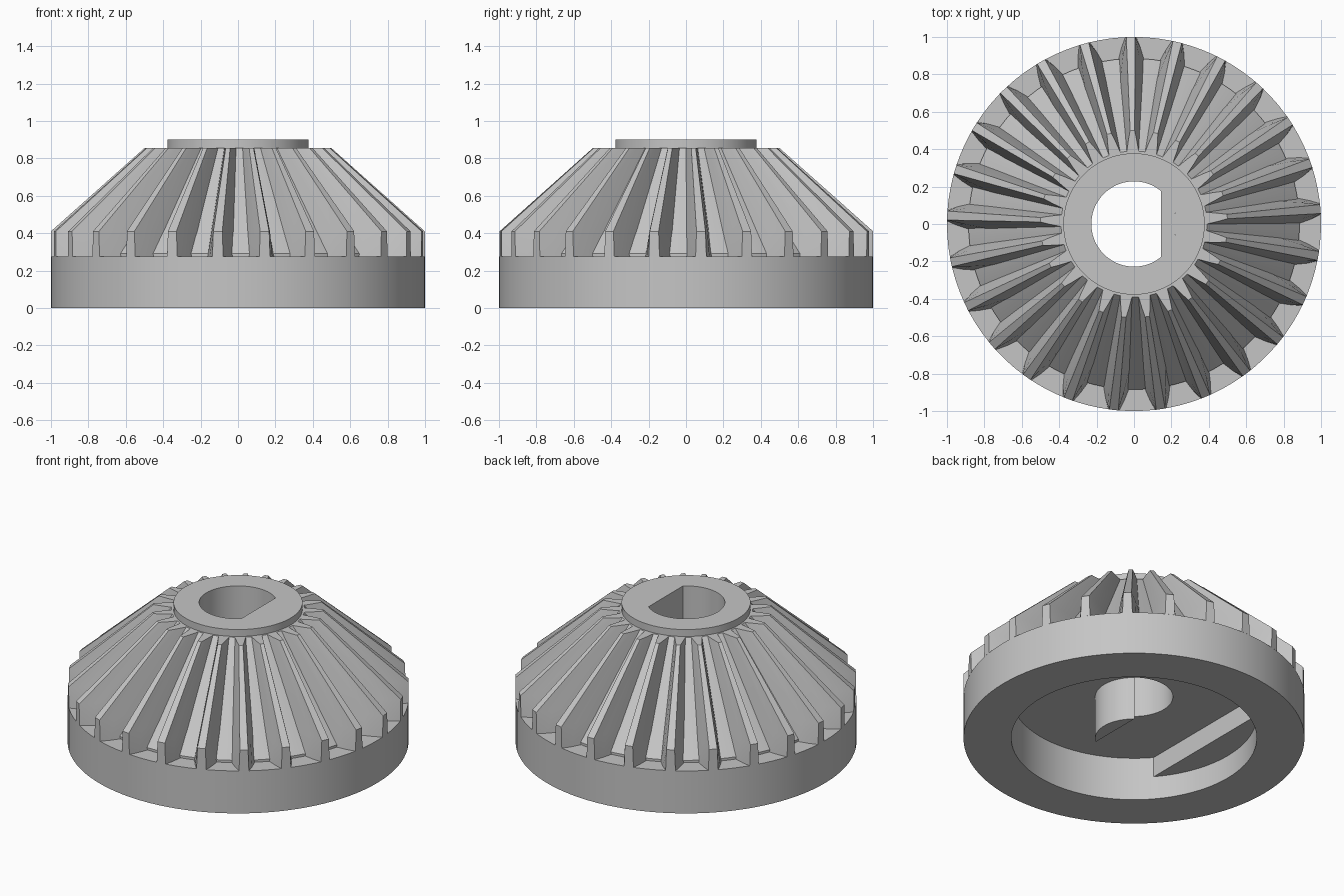
import bpy, bmesh, math
from mathutils import Matrix

if "Cube" in bpy.data.objects:
    bpy.data.objects.remove(bpy.data.objects["Cube"])

grey = bpy.data.materials.new("plain grey")
GREY = (0.56, 0.56, 0.56, 1)
grey.use_nodes = True
grey.diffuse_color = GREY
for node in grey.node_tree.nodes:
    if node.type == "BSDF_PRINCIPLED":
        node.inputs["Base Color"].default_value = GREY

SIDES = 100
TEETH = 25
FIRST_TOOTH = math.radians(91)
BORE, CAVITY = 0.228, 0.72
CEILING, DECK, SHOULDER, TOP = 0.28, 0.275, 0.855, 0.9


def finish(name, bm, angle=30):
    """Turn a bmesh into a named, smooth shaded object."""
    bmesh.ops.recalc_face_normals(bm, faces=bm.faces)
    mesh = bpy.data.meshes.new(name)
    bm.to_mesh(mesh)
    bm.free()
    mesh.materials.append(grey)
    obj = bpy.data.objects.new(name, mesh)
    bpy.context.collection.objects.link(obj)
    bpy.ops.object.select_all(action="DESELECT")
    obj.select_set(True)
    bpy.context.view_layer.objects.active = obj
    bpy.ops.object.shade_smooth_by_angle(angle=math.radians(angle))
    return obj


def skin(bm, loops, closed):
    """Join equal loops of vertices with quads."""
    count = len(loops[0])
    pairs = list(zip(loops, loops[1:]))
    if closed:
        pairs.append((loops[-1], loops[0]))
    for a, b in pairs:
        for i in range(count):
            j = (i + 1) % count
            bm.faces.new((a[i], a[j], b[j], b[i]))


def segment(name, radius, flat, side, low, high):
    """Upright block bounded by a chord and an arc."""
    bm = bmesh.new()
    half = math.acos(flat / radius)
    steps = 24
    arc = [-half + 2 * half * i / steps for i in range(steps + 1)]
    loops = [[bm.verts.new((side * radius * math.cos(a), radius * math.sin(a), z))
              for a in arc] for z in (low, high)]
    skin(bm, loops, False)
    for loop in loops:
        bm.faces.new(loop)
    return finish(name, bm)


# Base ring, root cone, hub, bore and underside pocket as one turned profile
profile = [(CAVITY, 0), (1, 0), (1, DECK), (0.885, DECK), (0.885, 0.29),
           (0.39, SHOULDER), (0.378, SHOULDER), (0.378, TOP),
           (BORE, TOP), (BORE, CEILING), (CAVITY, CEILING)]
bm = bmesh.new()
rings = []
for i in range(SIDES):
    a = math.tau * i / SIDES
    rings.append([bm.verts.new((r * math.cos(a), r * math.sin(a), z)) for r, z in profile])
skin(bm, rings, True)
finish("gear_body", bm)

# Tapered teeth: each station is a height and (radius, half width) from tip to root
stations = [
    (DECK, [(1.0, 0.029), (0.945, 0.05), (0.88, 0.068)]),
    (0.41, [(1.0, 0.024), (0.9, 0.043), (0.765, 0.061)]),
    (SHOULDER, [(0.5, 0.012), (0.45, 0.022), (0.385, 0.032)]),
]
bm = bmesh.new()
for t in range(TEETH):
    turn = Matrix.Rotation(FIRST_TOOTH + math.tau * t / TEETH, 3, "Z")
    loops = []
    for z, flank in stations:
        outline = [(r, w) for r, w in flank] + [(r, -w) for r, w in reversed(flank)]
        loop = [bm.verts.new((r, w, z)) for r, w in outline]
        bmesh.ops.transform(bm, matrix=turn.to_4x4(), verts=loop)
        loops.append(loop)
    skin(bm, loops, False)
    bm.faces.new(loops[0])
    bm.faces.new(loops[-1])
finish("gear_teeth", bm, 20)

# Flat side of the shaft bore, reaching down through the pocket
segment("bore_flat", BORE, 0.145, 1, 0, TOP)

# Raised step at one side of the pocket
segment("pocket_step", CAVITY, 0.545, -1, 0.15, CEILING)
